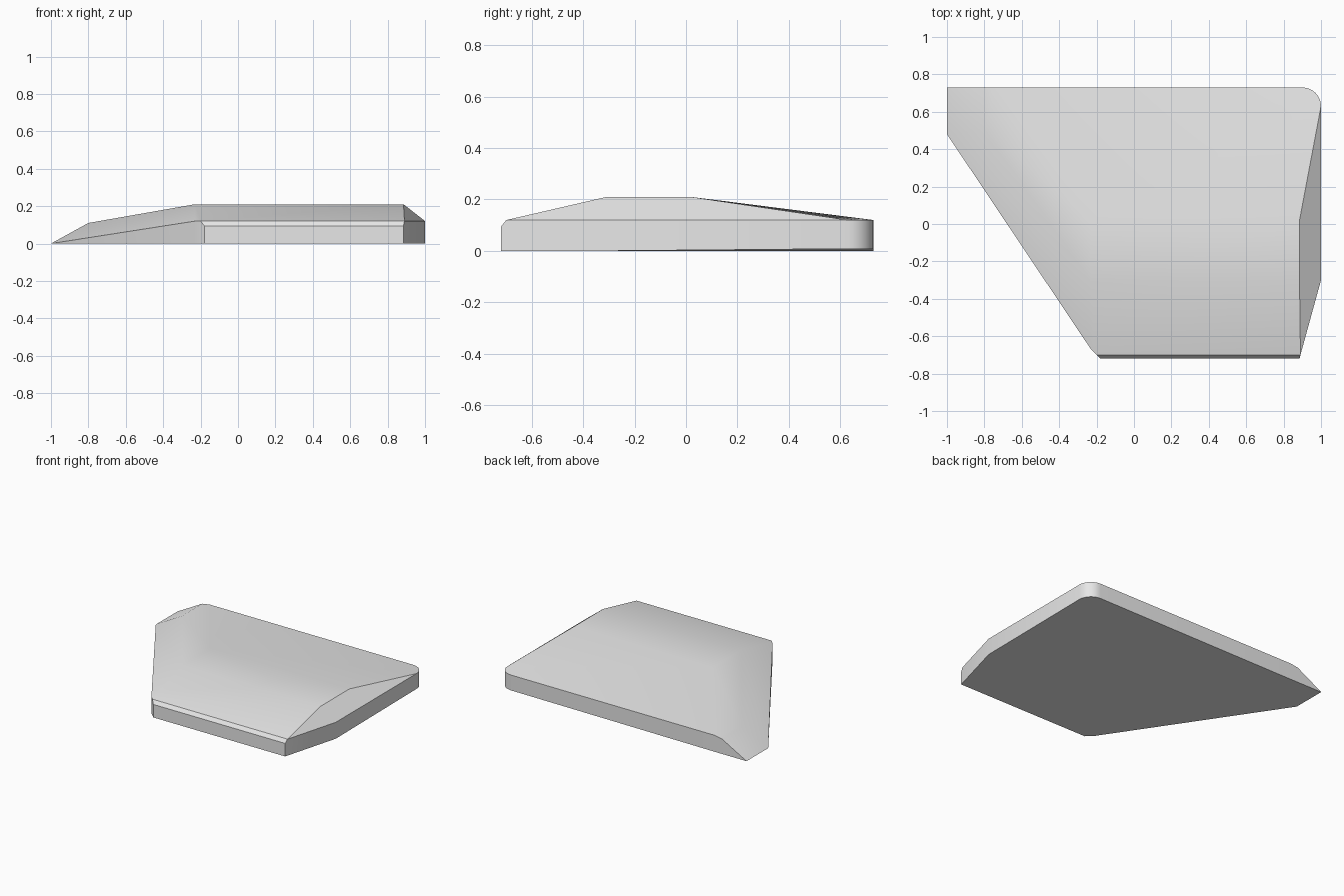
import bpy, bmesh, math

cube = bpy.data.objects.get("Cube")
if cube:
    bpy.data.objects.remove(cube, do_unlink=True)

# One plain grey
grey = bpy.data.materials.new("plain_grey")
grey.use_nodes = True
colour = (0.8, 0.8, 0.8, 1.0)
grey.diffuse_color = colour
for node in grey.node_tree.nodes:
    if node.type == 'BSDF_PRINCIPLED':
        node.inputs["Base Color"].default_value = colour

bm = bmesh.new()
v = bm.verts.new

# Upper rim, counterclockwise from the thin left end
left_back = v((-1, 0.73, 0))
left_front = v((-1, 0.48, 0))
diagonal_end = v((-0.23, -0.67, 0.12))
lip_left = v((-0.2, -0.7, 0.12))
front_left = v((-0.18, -0.72, 0.095))
front_right = v((0.885, -0.72, 0.095))
lip_right = v((0.89, -0.7, 0.12))
right_front = v((1, -0.3, 0.12))
# Rounded back corner
arc = []
steps = 8
for i in range(steps + 1):
    t = math.pi / 2 * i / steps
    arc.append(v((0.9 + 0.1 * math.cos(t), 0.63 + 0.1 * math.sin(t), 0.12)))
back_bend = v((-0.74, 0.73, 0.12))
back_drop = v((-0.8, 0.73, 0.11))

# Raised plateau and the shoulder above the thin end
plateau_fl = v((-0.23, -0.31, 0.21))
plateau_fr = v((0.885, -0.31, 0.21))
plateau_br = v((0.885, 0.02, 0.21))
plateau_bl = v((-0.23, 0.02, 0.21))
shoulder = v((-0.8, 0.5, 0.11))

# Top surface
for face in (
    (lip_left, front_left, front_right, lip_right),
    (lip_left, lip_right, plateau_fr, plateau_fl),
    (plateau_fl, plateau_fr, plateau_br, plateau_bl),
    (lip_right, right_front, arc[0], plateau_br, plateau_fr),
    (plateau_br, *arc, back_bend, plateau_bl),
    (plateau_bl, back_bend, shoulder),
    (shoulder, back_bend, back_drop),
    (shoulder, back_drop, left_back, left_front),
    (left_front, diagonal_end, plateau_fl, shoulder),
    (plateau_fl, plateau_bl, shoulder),
    (diagonal_end, lip_left, plateau_fl),
):
    bm.faces.new(face)

# Side walls and underside, slightly raised at the rounded corner
rim = [left_front, diagonal_end, lip_left, front_left, front_right,
       lip_right, right_front, *arc, back_bend, back_drop, left_back]
base = []
for p in rim:
    if p in (left_front, left_back):
        base.append(p)
    else:
        base.append(v((p.co.x, p.co.y, 0.008 if p in arc else 0)))
for i in range(len(rim) - 1):
    loop = [rim[i], base[i], base[i + 1], rim[i + 1]]
    bm.faces.new(list(dict.fromkeys(loop)))
bm.faces.new(base[::-1])
bmesh.ops.recalc_face_normals(bm, faces=bm.faces[:])

mesh = bpy.data.meshes.new("wedge_panel")
bm.to_mesh(mesh)
bm.free()
mesh.materials.append(grey)
panel = bpy.data.objects.new("wedge_panel", mesh)
bpy.context.collection.objects.link(panel)

# Soft shading with crisp rim edges
bpy.ops.object.select_all(action='DESELECT')
panel.select_set(True)
bpy.context.view_layer.objects.active = panel
bpy.ops.object.shade_smooth_by_angle(angle=math.radians(33))
